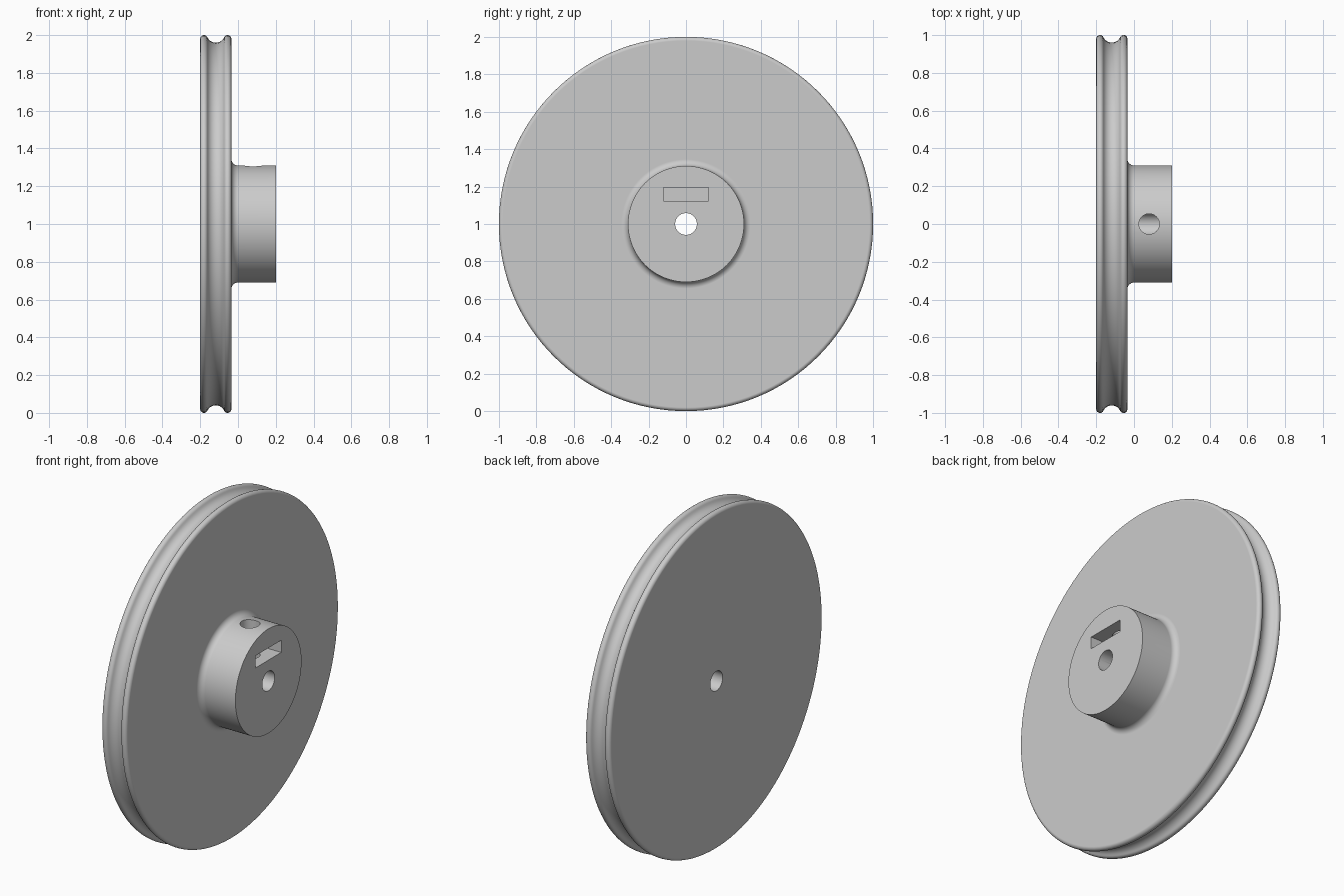
import bpy, bmesh
from math import cos, sin, radians, pi
from mathutils import Vector, Matrix

old = bpy.data.objects.get("Cube")
if old:
    bpy.data.objects.remove(old, do_unlink=True)

grey = bpy.data.materials.new("light grey")
grey.use_nodes = True
grey.diffuse_color = (0.6, 0.6, 0.6, 1)
grey.node_tree.nodes["Principled BSDF"].inputs["Base Color"].default_value = (0.6, 0.6, 0.6, 1)

AXIS_Z = 1.0
BORE, HUB = 0.058, 0.31
LEFT, FACE, RIGHT = -0.2, -0.035, 0.2
LIP, FILLET = 0.02, 0.035


def make_object(name, bm):
    bmesh.ops.recalc_face_normals(bm, faces=bm.faces)
    mesh = bpy.data.meshes.new(name)
    bm.to_mesh(mesh)
    bm.free()
    mesh.materials.append(grey)
    ob = bpy.data.objects.new(name, mesh)
    bpy.context.collection.objects.link(ob)
    return ob


def arc(cx, cr, rad, start, end, steps):
    angles = [radians(start + (end - start) * i / steps) for i in range(steps + 1)]
    return [(cx + rad * cos(a), cr + rad * sin(a)) for a in angles]


# Cross-section as (x, radius): lips, rope groove, fillet and hub
mid = (LEFT + FACE) / 2
groove = 0.0488
tangent = 24.7
profile = [(LEFT, BORE)]
profile += arc(LEFT + LIP, 1 - LIP, LIP, 180, tangent, 10)
profile += arc(mid, 0.96 + groove, groove, 180 + tangent, 360 - tangent, 14)[1:-1]
profile += arc(FACE - LIP, 1 - LIP, LIP, 180 - tangent, 0, 10)
profile += arc(FACE + FILLET, HUB + FILLET, FILLET, 180, 270, 8)
profile += [(RIGHT, HUB), (RIGHT, BORE)]

# Pulley wheel: revolve the section around the axle
bm = bmesh.new()
verts = [bm.verts.new((x, 0, AXIS_Z + r)) for x, r in profile]
edges = [bm.edges.new((v, verts[i - 1])) for i, v in enumerate(verts)]
bmesh.ops.spin(bm, geom=verts + edges, cent=(0, 0, AXIS_Z), axis=(1, 0, 0),
               angle=2 * pi, steps=128, use_merge=True)
bmesh.ops.remove_doubles(bm, verts=bm.verts, dist=1e-5)
wheel = make_object("pulley_wheel", bm)

# Set screw hole, from the top of the hub into the bore
bm = bmesh.new()
bmesh.ops.create_cone(bm, cap_ends=True, segments=48, radius1=0.054, radius2=0.054,
                      depth=0.4, matrix=Matrix.Translation((0.08, 0, AXIS_Z + 0.2)))
screw_hole = make_object("screw_hole_cutter", bm)

# Nut slot, open at the hub end
bm = bmesh.new()
bmesh.ops.create_cube(bm, size=1, matrix=Matrix.Translation((0.11, 0, 1.16))
                      @ Matrix.Diagonal(Vector((0.3, 0.24, 0.072, 1))))
nut_slot = make_object("nut_slot_cutter", bm)

bpy.ops.object.select_all(action="DESELECT")
bpy.context.view_layer.objects.active = wheel
wheel.select_set(True)
for cutter in (screw_hole, nut_slot):
    cutter.hide_render = True
    cut = wheel.modifiers.new(cutter.name, "BOOLEAN")
    cut.operation = "DIFFERENCE"
    cut.solver = "EXACT"
    cut.object = cutter
    bpy.ops.object.modifier_apply(modifier=cut.name)
    bpy.data.objects.remove(cutter, do_unlink=True)

# Smooth curves with flat sides and crisp hole edges
bpy.ops.object.shade_smooth_by_angle(angle=radians(35))
weighted = wheel.modifiers.new("weighted_normals", "WEIGHTED_NORMAL")
weighted.keep_sharp = True
